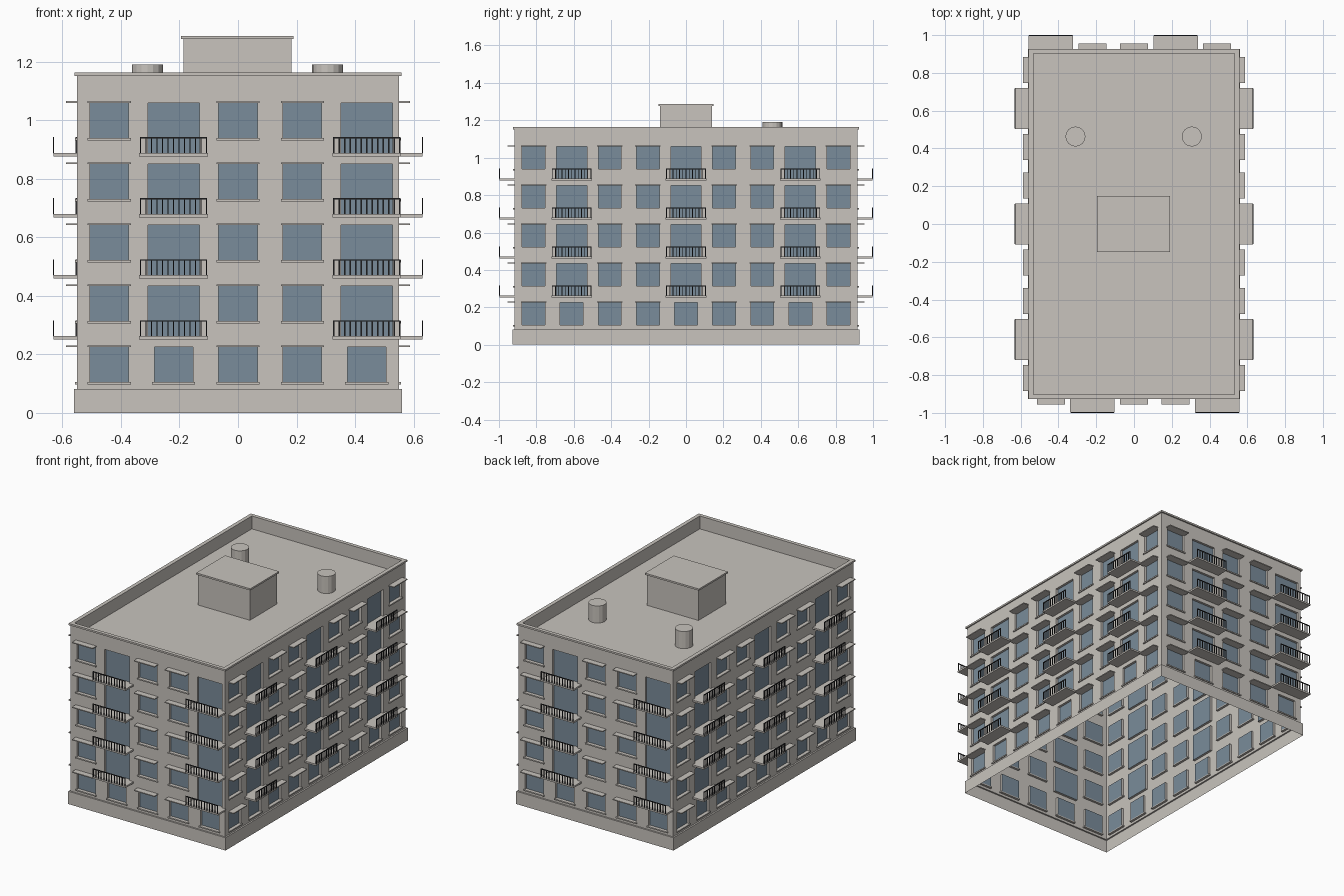
import bpy
import bmesh
import math
from mathutils import Matrix, Vector

cube = bpy.data.objects.get("Cube")
if cube:
    bpy.data.objects.remove(cube, do_unlink=True)


def material(name, rgb):
    m = bpy.data.materials.new(name)
    m.use_nodes = True
    m.diffuse_color = (*rgb, 1)
    m.node_tree.nodes["Principled BSDF"].inputs["Base Color"].default_value = (*rgb, 1)
    return m


PLASTER = material("warm grey plaster", (0.58, 0.55, 0.51))
GLASS = material("blue grey glass", (0.195, 0.262, 0.325))
METAL = material("dark metal", (0.03, 0.03, 0.032))


def finish(name, bm, *mats):
    mesh = bpy.data.meshes.new(name)
    bm.to_mesh(mesh)
    bm.free()
    for m in mats:
        mesh.materials.append(m)
    ob = bpy.data.objects.new(name, mesh)
    bpy.context.collection.objects.link(ob)
    return ob


def box(bm, lo, hi, frame=Matrix()):
    lo, hi = Vector(lo), Vector(hi)
    size = Matrix.Diagonal((*(hi - lo), 1))
    bmesh.ops.create_cube(bm, size=1, matrix=frame @ Matrix.Translation((lo + hi) / 2) @ size)


def quad(bm, pts, frame, index=0):
    bm.faces.new([bm.verts.new(frame @ Vector(p)) for p in pts]).material_index = index


def rect(x0, x1, z0, z1, y=0):
    return [(x0, y, z0), (x1, y, z0), (x1, y, z1), (x0, y, z1)]


def band(bm, a, b, frame=Matrix()):
    """Four quads joining two rectangular loops."""
    for k in range(4):
        n = (k + 1) % 4
        quad(bm, [a[k], a[n], b[n], b[k]], frame)


def loop(hx, hy, z):
    return [(-hx, -hy, z), (hx, -hy, z), (hx, hy, z), (-hx, hy, z)]


HX, HY = 0.55, 0.917
FLOORS, STOREY = 5, 0.2085
PLINTH, COPING = 0.082, 1.152
ROOF, TOP = 1.08, 1.163
RECESS = 0.015


def facade(name, angle, half, dist, columns):
    """One wall with recessed windows, sills, canopies and balconies.
    Local axes: x along the wall, -y outward."""
    frame = Matrix.Rotation(angle, 4, "Z") @ Matrix.Translation((0, -dist, 0))
    wall, sills, canopies, slabs, rails = (bmesh.new() for _ in range(5))
    pitch = 2 * half / columns
    for i in range(FLOORS):
        rise = i * STOREY
        low = PLINTH if i == 0 else 0.052 + rise
        high = COPING if i == FLOORS - 1 else 0.052 + rise + STOREY
        for j in range(columns):
            c = -half + (j + 0.5) * pitch
            bay = j % 3 == 1
            balcony = bay and i > 0
            w = pitch * (0.4 if balcony else 0.3)
            bottom = (0.054 if balcony else 0.104) + rise
            top = 0.225 + rise

            # wall around the opening, reveal and pane
            opening = rect(c - w, c + w, bottom, top)
            pane = rect(c - w, c + w, bottom, top, RECESS)
            band(wall, rect(c - pitch / 2, c + pitch / 2, low, high), opening, frame)
            band(wall, opening, pane, frame)
            quad(wall, pane, frame, 1)

            s = pitch * 0.335
            if not balcony:
                box(sills, (c - s, -0.007, bottom - 0.007), (c + s, RECESS, bottom + 0.001), frame)
            if not bay:
                box(canopies, (c - s, -0.038, top), (c + s, 0, top + 0.006), frame)
            if balcony:
                b = pitch * 0.535
                box(slabs, (c - b, -0.081, bottom - 0.011), (c + b, 0, bottom), frame)
                # railing: top bar and balusters on the outer edge
                r = b - 0.003
                y0, y1 = -0.083, -0.078
                bar = rise + 0.108
                box(rails, (c - r, y0, bar - 0.005), (c + r, y1, bar), frame)
                bars = 13
                for k in range(bars):
                    x = c - r + 0.002 + k * (2 * r - 0.004) / (bars - 1)
                    box(rails, (x - 0.002, y0, bottom - 0.002), (x + 0.002, y1, bar - 0.005), frame)
    bmesh.ops.remove_doubles(wall, verts=wall.verts, dist=0.0001)
    finish(name + "_wall", wall, PLASTER, GLASS)
    finish(name + "_window_sills", sills, PLASTER)
    finish(name + "_window_canopies", canopies, PLASTER)
    finish(name + "_balcony_slabs", slabs, PLASTER)
    finish(name + "_balcony_railings", rails, METAL)


for name, turn, half, dist, columns in (
    ("front", 0, HX, HY, 5),
    ("left", 1, HY, HX, 9),
    ("back", 2, HX, HY, 5),
    ("right", 3, HY, HX, 9),
):
    facade(name, turn * math.pi / 2, half, dist, columns)

# Plinth skirt, open underneath
bm = bmesh.new()
ring = [loop(HX + 0.01, HY + 0.01, 0), loop(HX + 0.01, HY + 0.01, PLINTH), loop(HX, HY, PLINTH)]
for a, b in zip(ring, ring[1:]):
    band(bm, a, b)
finish("plinth", bm, PLASTER)

# Parapet coping stepping down to the sunken flat roof
bm = bmesh.new()
ox, oy, ix, iy = HX + 0.008, HY + 0.009, 0.533, 0.902
ring = [loop(HX, HY, COPING), loop(ox, oy, COPING), loop(ox, oy, TOP),
        loop(ix, iy, TOP), loop(ix, iy, ROOF)]
for a, b in zip(ring, ring[1:]):
    band(bm, a, b)
quad(bm, ring[-1], Matrix())
finish("parapet_and_roof", bm, PLASTER)

# Roof access block with overhanging cap
bm = bmesh.new()
box(bm, (-0.186, -0.139, ROOF), (0.182, 0.139, 1.277))
finish("roof_access_block", bm, PLASTER)
bm = bmesh.new()
box(bm, (-0.195, -0.147, 1.277), (0.19, 0.147, 1.288))
finish("roof_access_cap", bm, PLASTER)

# Round roof vents
for name, x in (("right_roof_vent", -0.31), ("left_roof_vent", 0.306)):
    bm = bmesh.new()
    bmesh.ops.create_cone(bm, cap_ends=True, segments=16, radius1=0.053, radius2=0.053,
                          depth=1.19 - ROOF,
                          matrix=Matrix.Translation((x, 0.463, (1.19 + ROOF) / 2)))
    finish(name, bm, PLASTER)
